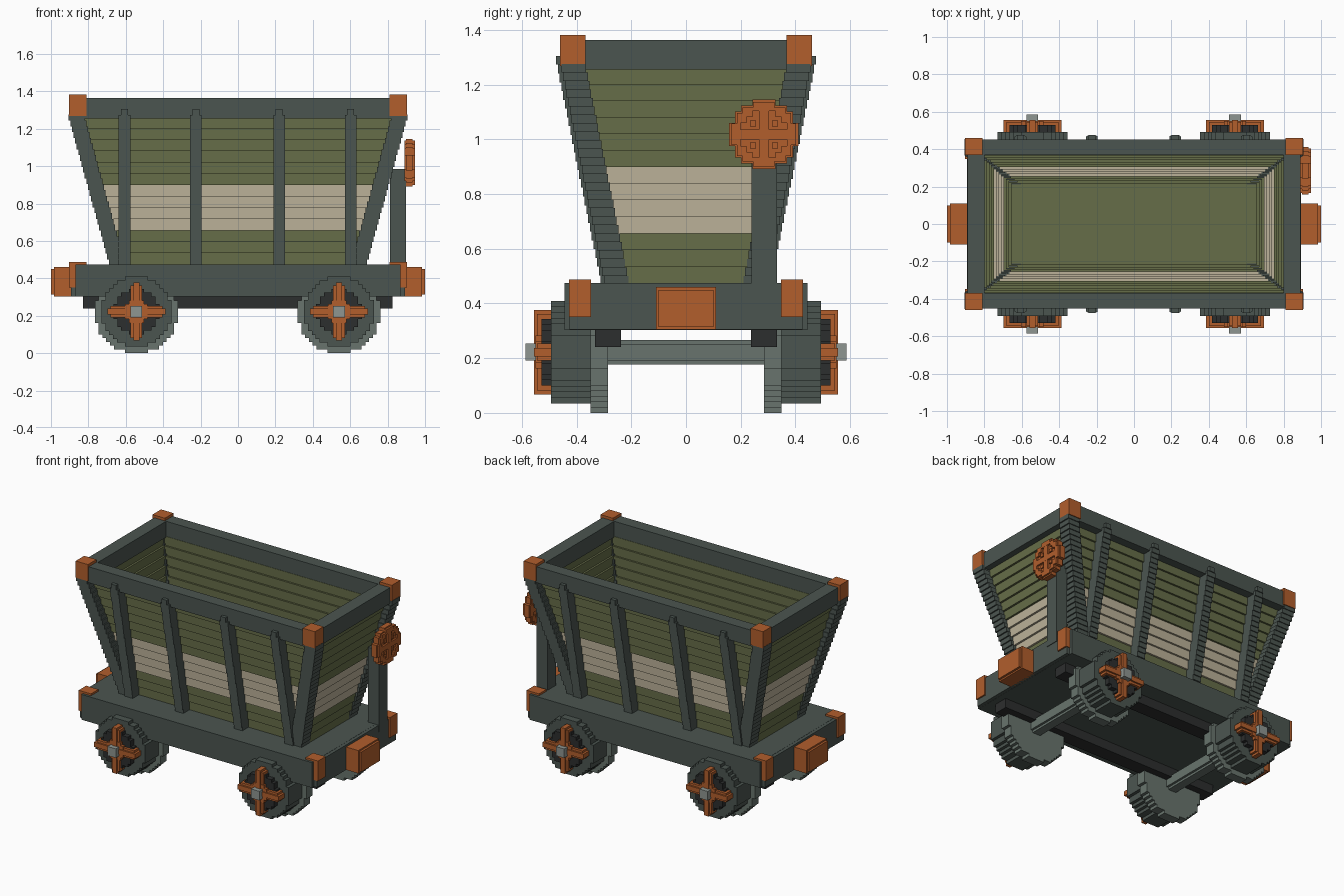
import bpy, bmesh, math
from mathutils import Vector

cube = bpy.data.objects.get("Cube")
if cube:
    bpy.data.objects.remove(cube, do_unlink=True)


def material(name, rgb):
    lin = [((c / 255 + 0.055) / 1.055) ** 2.4 for c in rgb] + [1.0]
    m = bpy.data.materials.new(name)
    m.diffuse_color = lin
    m.use_nodes = True
    m.node_tree.nodes["Principled BSDF"].inputs["Base Color"].default_value = lin
    return m


SLATE = material("slate metal", (75, 85, 80))
COPPER = material("copper", (178, 94, 44))
GREEN = material("green planks", (102, 109, 72))
CREAM = material("cream planks", (187, 177, 152))
BLACK = material("black iron", (44, 46, 46))
STEEL = material("grey green steel", (104, 116, 109))
SILVER = material("silver hub", (143, 150, 145))


def finish(bm, name, *mats):
    bmesh.ops.recalc_face_normals(bm, faces=bm.faces)
    me = bpy.data.meshes.new(name)
    bm.to_mesh(me)
    bm.free()
    for m in mats:
        me.materials.append(m)
    ob = bpy.data.objects.new(name, me)
    bpy.context.scene.collection.objects.link(ob)
    return ob


def boxes(name, mat, *ranges):
    """One object made of boxes, each (x0, x1, y0, y1, z0, z1)."""
    bm = bmesh.new()
    for x0, x1, y0, y1, z0, z1 in ranges:
        vs = bmesh.ops.create_cube(bm, size=1)["verts"]
        for v in vs:
            v.co = Vector(((x0 + x1) / 2 + v.co.x * (x1 - x0),
                           (y0 + y1) / 2 + v.co.y * (y1 - y0),
                           (z0 + z1) / 2 + v.co.z * (z1 - z0)))
    return finish(bm, name, mat)


def skin(name, loops, mats, rule=lambda i: 0):
    """Skin over stacked rectangles (cx, cy, hx, hy, z), capped at both ends."""
    bm = bmesh.new()
    rings = [[bm.verts.new((cx + sx * hx, cy + sy * hy, z))
              for sx, sy in ((-1, -1), (1, -1), (1, 1), (-1, 1))]
             for cx, cy, hx, hy, z in loops]
    for i, (a, b) in enumerate(zip(rings, rings[1:])):
        for k in range(4):
            f = bm.faces.new((a[k], a[(k + 1) % 4], b[(k + 1) % 4], b[k]))
            f.material_index = rule(i)
    bm.faces.new(rings[0])
    bm.faces.new(rings[-1])
    return finish(bm, name, *mats)


def disc(name, mat, r, centre, a0, a1, axis="y", step=0.02):
    """Stair-stepped round plate between a0 and a1 along its axis."""
    n = max(2, round(r / step))
    h = r / n
    right = []
    for i in range(-n, n):
        w = math.sqrt(max(0, r * r - ((i + 0.5) * h) ** 2))
        w = max(h, round(w / h) * h)
        for p in ((w, i * h), (w, (i + 1) * h)):
            if len(right) > 1 and right[-1][0] == w and right[-2][0] == w:
                right[-1] = p
            elif not right or right[-1] != p:
                right.append(p)
    outline = right + [(-u, v) for u, v in reversed(right)]
    bm = bmesh.new()

    def place(u, v, a):
        if axis == "y":
            return (centre[0] + u, a, centre[1] + v)
        return (a, centre[0] + u, centre[1] + v)
    lo = [bm.verts.new(place(u, v, a0)) for u, v in outline]
    hi = [bm.verts.new(place(u, v, a1)) for u, v in outline]
    bm.faces.new(lo)
    bm.faces.new(hi)
    for i in range(len(lo)):
        j = (i + 1) % len(lo)
        bm.faces.new((lo[i], lo[j], hi[j], hi[i]))
    return finish(bm, name, mat)


# Hopper: thirteen stepped plank courses, outside going up, inside going down
Z0, H, N = 0.475, 0.0605, 13
loops, course = [], []
for i in range(N):
    hx, hy = 0.69 + 0.0132 * i, 0.245 + 0.0124 * i
    loops += [(0, 0, hx, hy, Z0 + i * H), (0, 0, hx, hy, Z0 + (i + 1) * H)]
    course += [i, i]
for i in reversed(range(N)):
    hx, hy = 0.655 + 0.0132 * i, 0.217 + 0.0124 * i
    loops += [(0, 0, hx, hy, Z0 + (i + 1) * H),
              (0, 0, hx, hy, Z0 + i * H + (0.02 if i == 0 else 0))]
    course += [i, i]


def plank_colour(i):
    # an upward or downward ledge belongs to the course that overhangs it
    c = course[i + 1] if i % 2 and i < 2 * N else course[i]
    if i % 2 and i > 2 * N:
        c = course[i + 1]
    return 1 if 3 <= c <= 6 else 0


skin("hopper", loops, (GREEN, CREAM), plank_colour)


# Leaning stepped posts on the hopper
def post(name, bottom, top, hx, hy, z0, z1, steps, tip=False):
    rows = []
    for i in range(steps):
        t = i / (steps - 1)
        cx = bottom[0] + (top[0] - bottom[0]) * t
        cy = bottom[1] + (top[1] - bottom[1]) * t
        za, zb = (z0 + (z1 - z0) * k / steps for k in (i, i + 1))
        w = hx * (0.6 if tip and i == steps - 1 else 1)
        rows += [(cx, cy, w, hy, za), (cx, cy, w, hy, zb)]
    skin(name, rows, (SLATE,))


for sy, side in ((-1, "front"), (1, "back")):
    for k, x in enumerate((-0.607, -0.225, 0.22, 0.602)):
        post(f"{side}_rib_{k + 1}", (x, sy * 0.275), (x, sy * 0.438),
             0.031, 0.037, 0.47, 1.305, 26, True)
    for sx, end in ((-1, "right"), (1, "left")):
        post(f"{side}_{end}_corner_post", (sx * 0.648, sy * 0.255),
             (sx * 0.862, sy * 0.41), 0.043, 0.045, 0.47, 1.275, 26)
        # Copper corners on the rim and the chassis
        xs = sorted((sx * 0.81, sx * 0.903))
        ys = sorted((sy * 0.368, sy * 0.46))
        boxes(f"{side}_{end}_rim_corner", COPPER, (*xs, *ys, 1.268, 1.382))
        ys = sorted((sy * 0.347, sy * 0.428))
        boxes(f"{side}_{end}_chassis_corner", COPPER, (*xs, *ys, 0.35, 0.488))

# Top rim
boxes("rim", SLATE,
      (-0.89, 0.89, -0.452, -0.368, 1.255, 1.364),
      (-0.89, 0.89, 0.368, 0.452, 1.255, 1.364),
      (-0.89, -0.80, -0.368, 0.368, 1.255, 1.364),
      (0.80, 0.89, -0.368, 0.368, 1.255, 1.364))

# Chassis with notched corners, and rails below
boxes("chassis", SLATE,
      (-0.87, 0.87, -0.445, 0.445, 0.303, 0.475),
      (-0.893, 0.893, -0.425, 0.425, 0.304, 0.474))
boxes("under_rails", BLACK,
      (-0.83, 0.825, -0.332, -0.237, 0.24, 0.305),
      (-0.83, 0.825, 0.237, 0.332, 0.24, 0.305))

# Buffers
for s, end in ((-1, "right"), (1, "left")):
    boxes(f"{end}_buffer", COPPER,
          (*sorted((s * 0.88, s * 0.985)), -0.11, 0.11, 0.304, 0.46),
          (*sorted((s * 0.98, s * 1.0)), -0.10, 0.10, 0.314, 0.45))

# Wheels and axles
WZ = 0.222
for x, end in ((-0.543, "right"), (0.54, "left")):
    disc(f"{end}_axle", STEEL, 0.045, (x, WZ), -0.30, 0.30, step=0.015)
    for s, side in ((-1, "front"), (1, "back")):
        n = f"{side}_{end}_wheel"

        def plate(part, mat, r, a, b):
            disc(f"{n}_{part}", mat, r, (x, WZ), *sorted((s * a, s * b)))
        plate("flange", STEEL, 0.222, 0.285, 0.35)
        plate("tread", SLATE, 0.187, 0.35, 0.493)
        plate("recess", BLACK, 0.122, 0.49, 0.528)
        plate("centre", COPPER, 0.06, 0.49, 0.55)
        y0, y1 = sorted((s * 0.49, s * 0.545))
        y2, y3 = sorted((s * 0.49, s * 0.556))
        boxes(f"{n}_cross", COPPER,
              (x - 0.14, x + 0.14, y0, y1, WZ - 0.031, WZ + 0.031),
              (x - 0.031, x + 0.031, y0, y1, WZ - 0.14, WZ + 0.14),
              (x - 0.155, x + 0.155, y2, y3, WZ - 0.016, WZ + 0.016),
              (x - 0.016, x + 0.016, y2, y3, WZ - 0.155, WZ + 0.155))
        boxes(f"{n}_hub", SILVER, (x - 0.031, x + 0.031, *sorted((s * 0.5, s * 0.586)),
                                   WZ - 0.031, WZ + 0.031))

# Brake column and handwheel on the left end
boxes("brake_column", SLATE, (0.812, 0.897, 0.24, 0.332, 0.43, 0.985))
BY, BZ = 0.285, 1.018
disc("handwheel_plate", COPPER, 0.127, (BY, BZ), 0.898, 0.934, "x")
rim = disc("handwheel_rim", COPPER, 0.118, (BY, BZ), 0.89, 0.946, "x")
cutter = disc("handwheel_cutter", COPPER, 0.085, (BY, BZ), 0.85, 1.0, "x")
cutter.hide_render = True
cutter.hide_viewport = True
cut = rim.modifiers.new("opening", "BOOLEAN")
cut.object = cutter
cut.solver = "EXACT"
boxes("handwheel_spokes", COPPER,
      (0.89, 0.946, BY - 0.095, BY + 0.095, BZ - 0.018, BZ + 0.018),
      (0.889, 0.945, BY - 0.018, BY + 0.018, BZ - 0.095, BZ + 0.095),
      *[(0.9, 0.942, BY + a * 0.04 - 0.011, BY + a * 0.04 + 0.011,
         BZ + b * 0.04 - 0.011, BZ + b * 0.04 + 0.011) for a in (-1, 1) for b in (-1, 1)])
